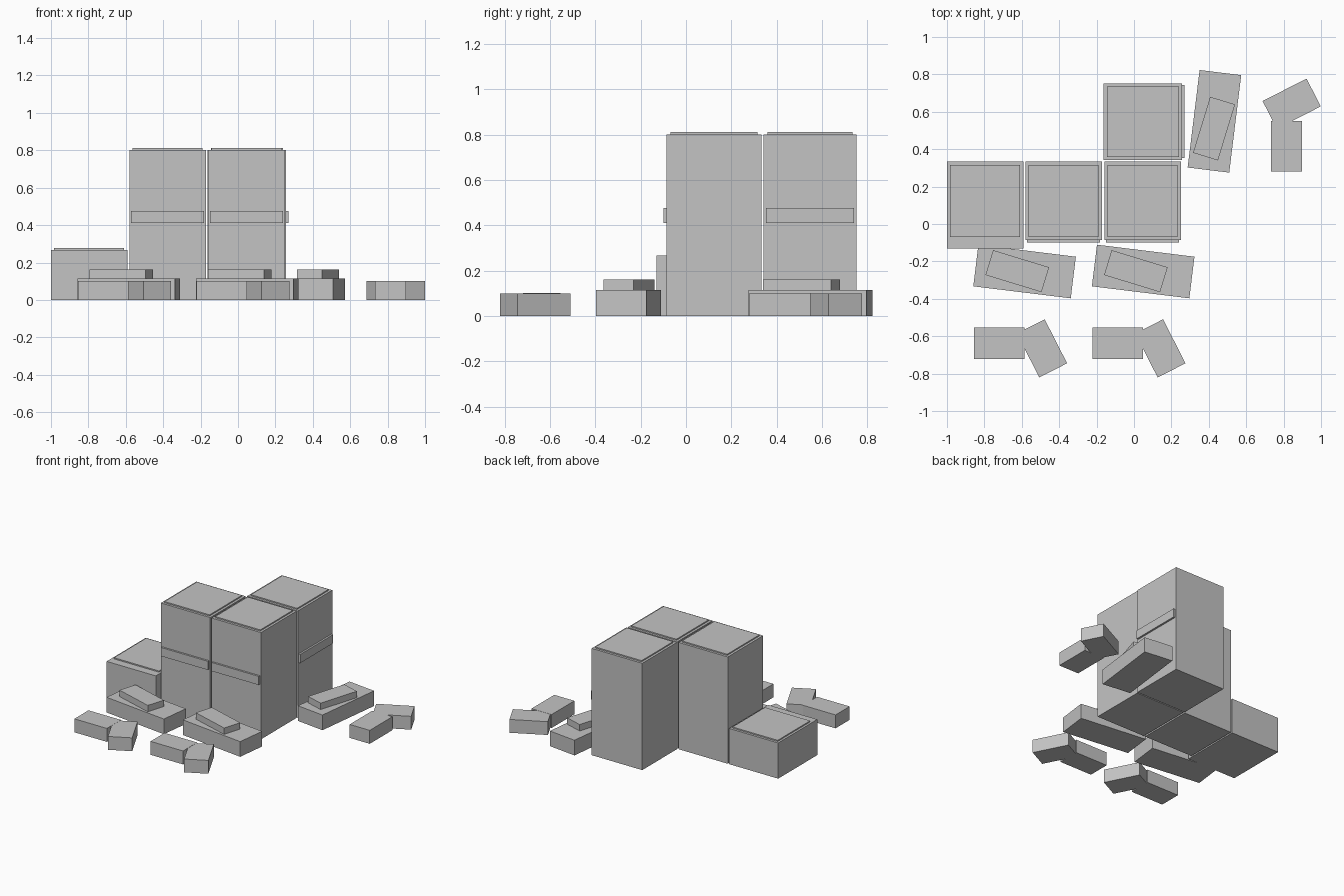
import bpy
from math import radians
from mathutils import Matrix, Vector

cube = bpy.data.objects.get("Cube")
if cube:
    bpy.data.objects.remove(cube, do_unlink=True)

grey = bpy.data.materials.new("plain grey")
grey.use_nodes = True
colour = (0.55, 0.55, 0.55, 1)
grey.diffuse_color = colour
grey.node_tree.nodes["Principled BSDF"].inputs["Base Color"].default_value = colour


def box(name, place, centre, size, bottom, top, turn=0):
    """Flat-sided box in a group's own frame, placed in the scene by a matrix."""
    bpy.ops.mesh.primitive_cube_add(size=1)
    ob = bpy.context.object
    ob.name = name
    scale = Matrix.Diagonal((size[0], size[1], top - bottom, 1))
    middle = Vector((centre[0], centre[1], (bottom + top) / 2))
    ob.data.transform(Matrix.Translation(middle) @ Matrix.Rotation(radians(turn), 4, 'Z') @ scale)
    ob.matrix_world = place
    ob.data.materials.append(grey)
    return ob


def at(x, y, turn=0):
    return Matrix.Translation((x, y, 0)) @ Matrix.Rotation(radians(turn), 4, 'Z')


# Tall cabinets, each with a raised lid and a front handle bar
def tall_cabinet(place):
    box("cabinet_body", place, (0, 0), (0.41, 0.42), 0, 0.802)
    box("cabinet_lid", place, (0, 0), (0.375, 0.385), 0.802, 0.811)
    box("cabinet_handle", place, (0, -0.216), (0.39, 0.016), 0.411, 0.476)


# Tilted base slab with a smaller block lying on it
def slab_stack(place):
    box("slab_base", place, (0, 0), (0.525, 0.224), 0, 0.114, -7)
    box("slab_block", place, (-0.039, 0.002), (0.313, 0.139), 0.114, 0.162, -17)


# Bent pair of low blocks
def bent_blocks(place):
    box("straight_block", place, (0, 0), (0.27, 0.167), 0, 0.101)
    box("angled_block", place, (0.228, -0.028), (0.264, 0.167), 0, 0.1, -63)


for spot in [(-0.376, 0.124), (0.046, 0.124), (0.047, 0.547, 90)]:
    tall_cabinet(at(*spot))
for spot in [(-0.585, -0.254), (0.049, -0.254), (0.43, 0.549, 90)]:
    slab_stack(at(*spot))
for spot in [(-0.72, -0.637), (-0.087, -0.637), (0.815, 0.415, 90)]:
    bent_blocks(at(*spot))

# Low cabinet beside the tall ones
low = at(-0.796, 0.124)
box("low_cabinet_body", low, (0, -0.022), (0.408, 0.464), 0, 0.268)
box("low_cabinet_lid", low, (0, 0), (0.375, 0.385), 0.268, 0.277)
